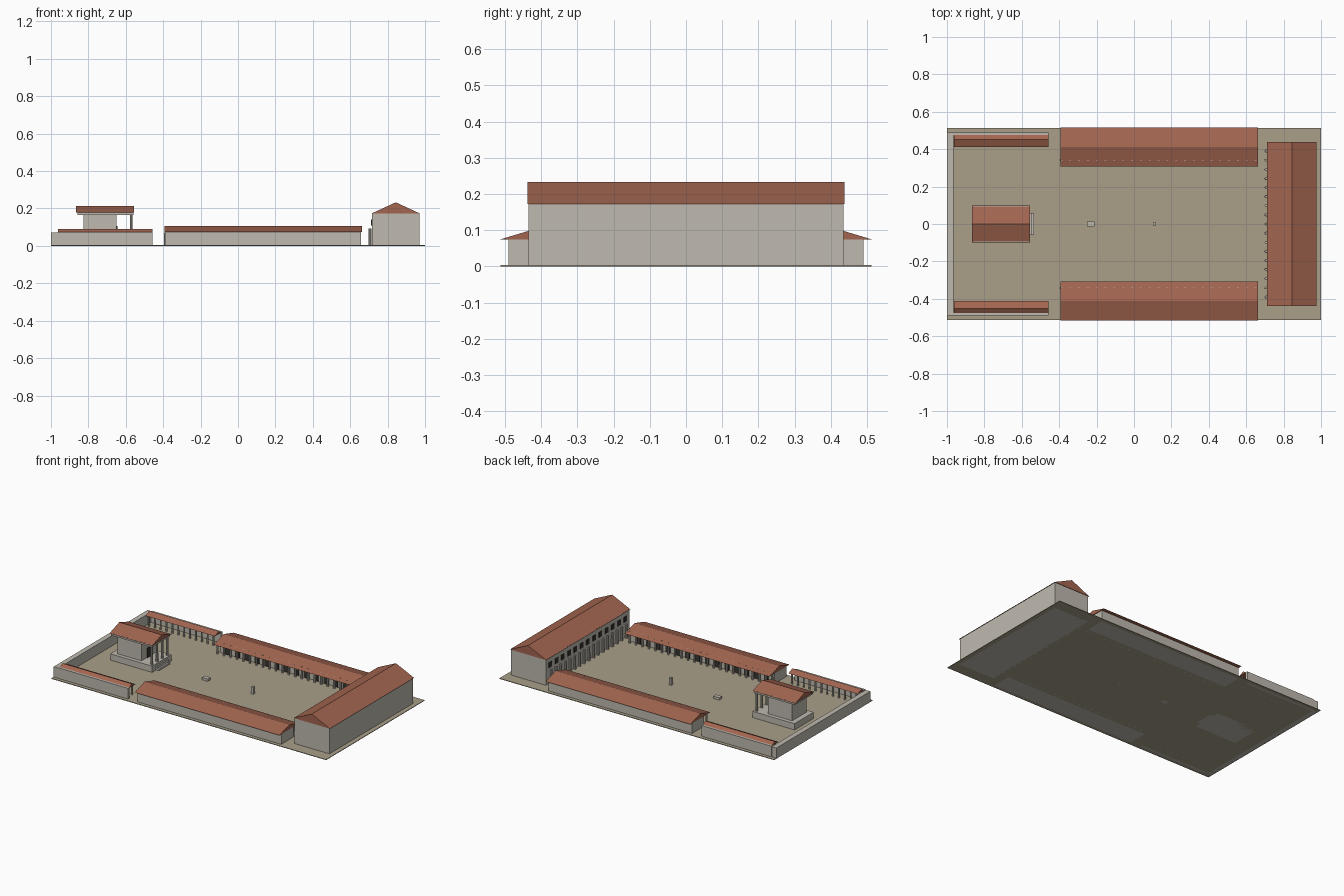
import bpy, bmesh

if "Cube" in bpy.data.objects:
    bpy.data.objects.remove(bpy.data.objects["Cube"])


def material(name, rgb):
    m = bpy.data.materials.new(name)
    m.diffuse_color = (*rgb, 1)
    m.use_nodes = True
    m.node_tree.nodes["Principled BSDF"].inputs["Base Color"].default_value = m.diffuse_color
    return m


STONE = material("stone", (0.52, 0.49, 0.43))
EARTH = material("earth", (0.40, 0.35, 0.25))
TILE = material("roof_tile", (0.36, 0.13, 0.08))
DARK = material("dark_opening", (0.04, 0.035, 0.03))


def finish(name, bm, mat):
    bmesh.ops.recalc_face_normals(bm, faces=bm.faces)
    me = bpy.data.meshes.new(name)
    bm.to_mesh(me)
    bm.free()
    me.materials.append(mat)
    ob = bpy.data.objects.new(name, me)
    bpy.context.collection.objects.link(ob)
    return ob


def add_box(bm, x0, x1, y0, y1, z0, z1):
    vs = bmesh.ops.create_cube(bm, size=1)["verts"]
    for v in vs:
        v.co.x = x1 if v.co.x > 0 else x0
        v.co.y = y1 if v.co.y > 0 else y0
        v.co.z = z1 if v.co.z > 0 else z0


def box(name, mat, *dims):
    bm = bmesh.new()
    add_box(bm, *dims)
    return finish(name, bm, mat)


def boxes(name, mat, dims_list):
    bm = bmesh.new()
    for d in dims_list:
        add_box(bm, *d)
    return finish(name, bm, mat)


def gable(name, x0, x1, y0, y1, z0, z1, along="x", ridge=None):
    """Solid triangular roof with its ridge along x or y."""
    bm = bmesh.new()
    if along == "x":
        r = (y0 + y1) / 2 if ridge is None else ridge
        ends = [[(x, y0, z0), (x, y1, z0), (x, r, z1)] for x in (x0, x1)]
    else:
        r = (x0 + x1) / 2 if ridge is None else ridge
        ends = [[(x0, y, z0), (x1, y, z0), (r, y, z1)] for y in (y0, y1)]
    a, b = [[bm.verts.new(p) for p in e] for e in ends]
    bm.faces.new(a)
    bm.faces.new(b)
    for i in range(3):
        j = (i + 1) % 3
        bm.faces.new((a[i], a[j], b[j], b[i]))
    return finish(name, bm, TILE)


def columns(name, points, z0, z1, r):
    """Row of eight-sided columns."""
    bm = bmesh.new()
    for x, y in points:
        vs = bmesh.ops.create_cone(bm, cap_ends=True, segments=8, radius1=r,
                                   radius2=r * 0.88, depth=z1 - z0)["verts"]
        bmesh.ops.translate(bm, verts=vs, vec=(x, y, (z0 + z1) / 2))
    return finish(name, bm, STONE)


def spread(a, b, n):
    return [a + (b - a) * i / (n - 1) for i in range(n)]


# Paved court
box("court_ground", EARTH, -1, 1, -0.512, 0.512, 0, 0.004)

# Great hall across the east end
box("hall_walls", STONE, 0.716, 0.97, -0.435, 0.435, 0, 0.174)
gable("hall_roof", 0.712, 0.975, -0.438, 0.438, 0.172, 0.233, "y")
columns("hall_columns", [(0.706, y) for y in spread(-0.39, 0.39, 17)], 0, 0.092, 0.008)
boxes("hall_windows", DARK, [(0.712, 0.718, y - 0.015, y + 0.015, 0.108, 0.142)
                             for y in spread(-0.39, 0.39, 13)])

for side, s in (("north", 1), ("south", -1)):
    def ys(a, b):
        return tuple(sorted((s * a, s * b)))

    # Long colonnaded building
    box(side + "_stoa_walls", STONE, -0.388, 0.658, *ys(0.365, 0.49), 0, 0.076)
    gable(side + "_stoa_roof", -0.392, 0.662, *ys(0.307, 0.515), 0.074, 0.105, "x")
    columns(side + "_stoa_columns", [(x, s * 0.342) for x in spread(-0.388, 0.65, 23)],
            0, 0.084, 0.007)
    boxes(side + "_stoa_doors", DARK, [(x - 0.016, x + 0.016, *ys(0.361, 0.367), 0.004, 0.055)
                                       for x in spread(-0.33, 0.60, 14)])

    # Short western portico
    box(side + "_portico_wall", STONE, -0.965, -0.457, *ys(0.474, 0.49), 0, 0.074)
    gable(side + "_portico_roof", -0.962, -0.457, *ys(0.412, 0.478), 0.072, 0.09, "x", s * 0.452)
    columns(side + "_portico_columns", [(x, s * 0.424) for x in spread(-0.945, -0.475, 12)],
            0, 0.075, 0.006)

# Western boundary wall
box("west_wall", STONE, -1, -0.966, -0.488, 0.488, 0, 0.071)

# Temple: podium, steps, chamber, porch and roof
box("temple_podium", STONE, -0.86, -0.555, -0.1, 0.1, 0, 0.045)
boxes("temple_steps", STONE, [(-0.556, -0.546, -0.058, 0.058, 0, 0.032),
                              (-0.547, -0.535, -0.058, 0.058, 0, 0.016)])
box("temple_chamber", STONE, -0.825, -0.65, -0.075, 0.075, 0.045, 0.166)
box("temple_door", DARK, -0.652, -0.644, -0.02, 0.02, 0.045, 0.107)
columns("temple_columns", [(-0.571, y) for y in spread(-0.08, 0.08, 4)], 0.045, 0.167, 0.008)
box("temple_entablature", STONE, -0.858, -0.56, -0.095, 0.095, 0.165, 0.181)
gable("temple_roof", -0.865, -0.555, -0.1, 0.1, 0.179, 0.213, "x")

# Altar and monument pillar in the open court
box("altar", STONE, -0.252, -0.21, -0.014, 0.014, 0, 0.02)
box("monument_pillar", STONE, 0.102, 0.118, -0.008, 0.008, 0, 0.052)
